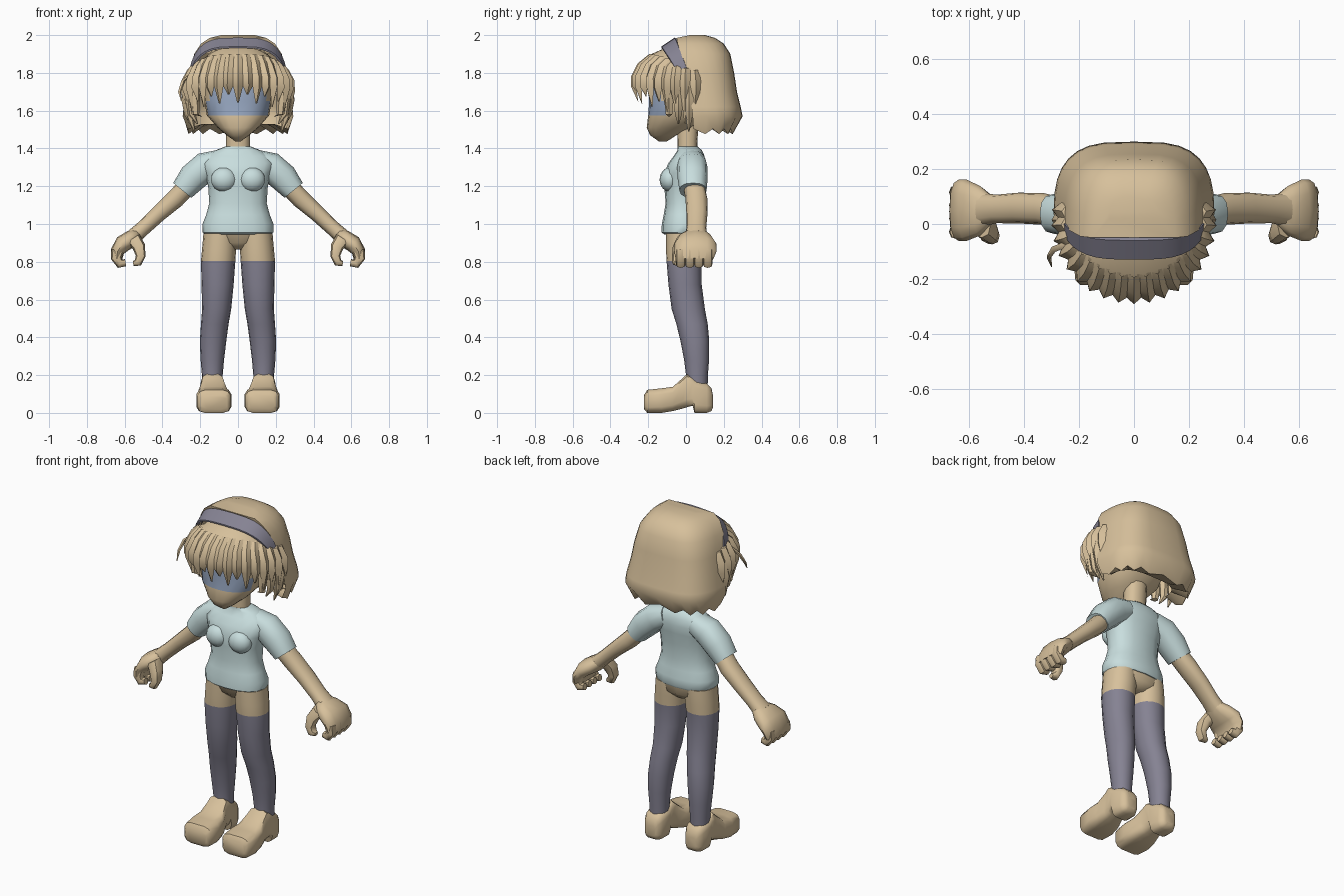
import bpy, bmesh, math
from mathutils import Vector


def material(name, rgb):
    m = bpy.data.materials.new(name)
    m.diffuse_color = (*rgb, 1)
    return m


TAN = material("tan", (0.68, 0.53, 0.33))
SHIRT = material("pale_aqua", (0.58, 0.73, 0.73))
GREY = material("violet_grey", (0.235, 0.225, 0.29))
BLUE = material("dusty_blue", (0.32, 0.40, 0.55))


def spow(v, e):
    return math.copysign(abs(v) ** e, v)


def loft(name, rings, mats, closed=True, caps=True, rule=None, smooth=50):
    """Skin a list of equal-length point rings."""
    bm = bmesh.new()
    vs = [[bm.verts.new(p) for p in r] for r in rings]
    n = len(rings[0])
    for a, b in zip(vs, vs[1:]):
        for i in range(n if closed else n - 1):
            j = (i + 1) % n
            bm.faces.new((a[i], a[j], b[j], b[i]))
    if caps:
        bm.faces.new(vs[0])
        bm.faces.new(vs[-1])
    bmesh.ops.recalc_face_normals(bm, faces=bm.faces)
    if rule:
        for f in bm.faces:
            f.material_index = rule(f.calc_center_median())
    me = bpy.data.meshes.new(name)
    bm.to_mesh(me)
    bm.free()
    for m in mats:
        me.materials.append(m)
    me.shade_smooth()
    me.set_sharp_from_angle(angle=math.radians(smooth))
    ob = bpy.data.objects.new(name, me)
    bpy.context.collection.objects.link(ob)
    return ob


def level(z, w, yf, yb, cx=0, n=16, e=0.85):
    """Horizontal rounded ring: half width, front y, back y."""
    cy, ry = (yf + yb) / 2, (yb - yf) / 2
    ts = [2 * math.pi * i / n for i in range(n)]
    return [(cx + w * spow(math.cos(t), e), cy + ry * spow(math.sin(t), e), z) for t in ts]


def tube(name, path, mats, s, n=12, **kw):
    """Tube in the xz plane; path of (x, z, in-plane radius, y, y radius)."""
    rings = []
    for k, (x, z, r, y, ry) in enumerate(path):
        a, b = path[max(k - 1, 0)], path[min(k + 1, len(path) - 1)]
        d = Vector((b[0] - a[0], b[1] - a[1])).normalized()
        ring = []
        for i in range(n):
            t = 2 * math.pi * i / n
            c, q = r * spow(math.cos(t), 0.85), ry * spow(math.sin(t), 0.85)
            ring.append((s * (x - d.y * c), y + q, z + d.x * c))
        rings.append(ring)
    return loft(name, rings, mats, **kw)


# Torso, pelvis and neck
loft("shirt", [level(*r) for r in (
    (0.945, 0.175, -0.115, 0.10), (0.955, 0.187, -0.13, 0.105), (1.0, 0.188, -0.128, 0.103),
    (1.05, 0.168, -0.118, 0.092), (1.11, 0.152, -0.108, 0.085), (1.2, 0.158, -0.115, 0.09),
    (1.27, 0.175, -0.115, 0.10), (1.32, 0.195, -0.095, 0.105), (1.36, 0.17, -0.065, 0.098),
    (1.39, 0.12, -0.045, 0.085), (1.41, 0.068, -0.045, 0.062))], [SHIRT])
loft("pelvis", [level(*r) for r in (
    (0.865, 0.04, -0.05, 0.06), (0.90, 0.15, -0.09, 0.09), (0.97, 0.182, -0.115, 0.098))], [TAN])
loft("neck", [level(z, 0.064, f, b, n=12) for z, f, b in (
    (1.38, -0.045, 0.062), (1.44, -0.045, 0.06), (1.56, -0.05, 0.07))], [TAN])

# Head with the eye band set on the front faces
loft("head", [level(*r, n=20) for r in (
    (1.438, 0.015, -0.145, -0.10), (1.47, 0.06, -0.19, -0.05), (1.51, 0.108, -0.208, 0.04),
    (1.575, 0.165, -0.20, 0.10), (1.65, 0.178, -0.195, 0.15), (1.78, 0.19, -0.20, 0.19),
    (1.86, 0.19, -0.18, 0.19), (1.92, 0.14, -0.11, 0.14))], [TAN, BLUE],
    rule=lambda c: int(1.575 < c.z < 1.78 and c.y < -0.115))

# Main hair shell, open at the face, with a tucked-under jagged hem
hair = []
for k, (z, w, yf, yb) in enumerate((
        (2.0, 0.09, 0.02, 0.10), (1.985, 0.15, -0.05, 0.155), (1.955, 0.195, -0.045, 0.20),
        (1.9, 0.232, -0.025, 0.235), (1.8, 0.256, 0.0, 0.255), (1.7, 0.27, 0.02, 0.27),
        (1.62, 0.288, 0.03, 0.29), (1.57, 0.293, 0.035, 0.30), (1.49, 0.265, 0.04, 0.25),
        (1.53, 0.19, 0.04, 0.16))):
    ring = []
    for i in range(17):
        t = math.pi * i / 16
        jag = 0.014 * (-1) ** i if k == 8 else 0
        ring.append((w * spow(math.cos(t), 0.6), yf + (yb - yf) * abs(math.sin(t)) ** 0.75, z + jag))
    hair.append(ring)
hair_ob = loft("hair", hair, [TAN], closed=False, caps=False)
bm = bmesh.new()
bm.from_mesh(hair_ob.data)
bm.verts.ensure_lookup_table()
bm.faces.new([bm.verts[i] for i in range(17)])
for k in range(3):      # close the crown in front, beneath the headband
    a, b = k * 17, (k + 1) * 17
    bm.faces.new([bm.verts[i] for i in (a + 16, a, b, b + 16)])
bmesh.ops.recalc_face_normals(bm, faces=bm.faces)
bm.to_mesh(hair_ob.data)
bm.free()
hair_ob.data.shade_smooth()
hair_ob.data.set_sharp_from_angle(angle=math.radians(50))


# Headband arching over the crown
def arch(w, y0, dy, z0, dz):
    return [(w * spow(math.cos(t), 0.6), y0 + dy * math.sin(t), z0 + dz * abs(math.sin(t)) ** 0.7)
            for t in (math.pi * i / 18 for i in range(19))]


loft("headband", [arch(0.255, 0.01, -0.14, 1.66, 0.272), arch(0.265, 0.01, -0.14, 1.66, 0.28),
                  arch(0.268, 0.04, -0.10, 1.66, 0.327), arch(0.255, 0.04, -0.09, 1.66, 0.32)],
     [GREY], closed=False, caps=False)

# Fringe: a smooth upper cap, then ridged locks ending in points
def shell(phi, z, rx, ry):
    return (rx * math.sin(phi), -ry * math.cos(phi) + 0.01, z)


def side_drop(phi, amount):
    return amount * (1 - math.cos(phi)) ** 1.3


rows = ((1.935, 0.20, 0.125, 0.12), (1.90, 0.235, 0.205, 0.07), (1.85, 0.262, 0.262, 0.03),
        (1.78, 0.285, 0.288, 0.02), (1.73, 0.288, 0.288, 0.03))
phis = [math.radians(-96 + 192 * i / 24) for i in range(25)]
loft("fringe_cap", [[shell(p, z - side_drop(p, d), rx - 0.012, ry - 0.012) for p in phis]
                    for z, rx, ry, d in rows], [TAN], closed=False, caps=False)
COUNT = 19
for i in range(COUNT):
    mid = math.radians(-98 + 196 * i / (COUNT - 1))
    tip_z = 1.665 + 0.022 * (-1) ** i - side_drop(mid, 0.12)
    strip = []
    for (z, rx, ry, d), half, ridge in zip(rows[1:], (5, 6, 6.5, 5.5), (0, 0.004, 0.014, 0.014)):
        h = math.radians(half)
        z -= side_drop(mid, d)
        strip.append([shell(mid - h, z, rx - 0.012, ry - 0.012), shell(mid, z, rx + ridge, ry + ridge),
                      shell(mid + h, z, rx - 0.012, ry - 0.012)])
    h = math.radians(1)
    strip.append([shell(mid + k * h, tip_z, 0.262, 0.262) for k in (-1, 0, 1)])
    loft("fringe_lock", strip, [TAN], closed=True, caps=False, smooth=40)

# Side locks framing the cheeks, and one stray strand
for s in (1, -1):
    for x, y, w, tip in ((0.235, -0.04, 0.03, 1.53), (0.25, 0.015, 0.035, 1.49), (0.215, -0.09, 0.028, 1.57)):
        loft("side_lock", [level(z, r, y - r, y + r, s * (x + o), n=6, e=1) for z, r, o in (
            (1.76, w * 0.7, 0.0), (1.66, w, 0.015), (1.58, w * 0.7, 0.01), (tip, 0.004, -0.02))],
            [TAN], smooth=40)
loft("stray_strand", [level(z, r, y - r, y + r, x, n=5, e=1) for x, y, z, r in (
    (-0.24, -0.07, 1.80, 0.012), (-0.29, -0.09, 1.76, 0.012), (-0.31, -0.12, 1.70, 0.009),
    (-0.30, -0.155, 1.65, 0.002))], [TAN])

for s in (1, -1):
    # Bust
    bpy.ops.mesh.primitive_uv_sphere_add(segments=14, ring_count=8, radius=1, location=(s * 0.075, -0.085, 1.235))
    bust = bpy.context.object
    bust.name = "bust"
    bust.scale = (0.07, 0.055, 0.065)
    bust.data.materials.append(SHIRT)
    bust.data.shade_smooth()

    # Sleeve, arm and curled hand
    tube("sleeve", ((0.09, 1.335, 0.06, 0.03, 0.07), (0.17, 1.305, 0.078, 0.033, 0.08),
                    (0.24, 1.245, 0.077, 0.035, 0.08), (0.295, 1.178, 0.062, 0.037, 0.072)), [SHIRT], s)
    tube("arm", ((0.26, 1.21, 0.05, 0.04, 0.056), (0.33, 1.135, 0.05, 0.055, 0.058),
                 (0.42, 1.055, 0.043, 0.058, 0.056), (0.50, 0.98, 0.04, 0.055, 0.052),
                 (0.55, 0.935, 0.042, 0.052, 0.06)), [TAN], s)
    tube("hand", ((0.525, 0.95, 0.035, 0.052, 0.055), (0.56, 0.925, 0.045, 0.048, 0.09),
                  (0.61, 0.895, 0.046, 0.05, 0.112), (0.638, 0.855, 0.036, 0.05, 0.112),
                  (0.643, 0.815, 0.03, 0.045, 0.10)), [TAN], s)
    for y in (-0.028, 0.02, 0.068, 0.115):
        tube("finger", ((0.637, 0.86, 0.034, y, 0.028), (0.645, 0.82, 0.029, y, 0.027),
                        (0.625, 0.79, 0.025, y, 0.026), (0.595, 0.795, 0.019, y, 0.02)), [TAN], s, n=8)
    tube("thumb", ((0.555, 0.925, 0.04, 0.0, 0.05), (0.525, 0.88, 0.034, -0.03, 0.04),
                   (0.515, 0.83, 0.026, -0.042, 0.032), (0.53, 0.795, 0.022, -0.045, 0.028),
                   (0.555, 0.79, 0.012, -0.045, 0.015)), [TAN], s, n=8)

    # Leg: bare thigh above a long stocking
    loft("leg", [level(z, r, cy - ry, cy + ry, s * x, e=0.95) for z, x, r, cy, ry in (
        (0.95, 0.095, 0.088, -0.008, 0.098), (0.87, 0.1, 0.09, -0.008, 0.098),
        (0.805, 0.105, 0.091, -0.01, 0.093), (0.68, 0.108, 0.085, -0.005, 0.088),
        (0.55, 0.113, 0.077, 0.012, 0.088), (0.47, 0.123, 0.073, 0.032, 0.083),
        (0.38, 0.132, 0.07, 0.047, 0.076), (0.28, 0.136, 0.062, 0.056, 0.066),
        (0.2, 0.136, 0.055, 0.058, 0.058), (0.1, 0.136, 0.053, 0.058, 0.056))], [TAN, GREY],
        rule=lambda c: int(c.z < 0.805))

    # Shoe with a rounded toe, raised tongue and separate heel
    shoe = []
    for y, x, w, zb, zt in ((-0.222, 0.127, 0.07, 0.02, 0.095), (-0.205, 0.127, 0.088, 0.0, 0.122),
                            (-0.13, 0.128, 0.094, 0.0, 0.13), (-0.07, 0.13, 0.085, 0.01, 0.138),
                            (-0.02, 0.133, 0.068, 0.022, 0.182), (0.005, 0.135, 0.063, 0.03, 0.205),
                            (0.035, 0.136, 0.064, 0.038, 0.19), (0.045, 0.136, 0.064, 0.0, 0.182),
                            (0.11, 0.136, 0.06, 0.0, 0.155), (0.135, 0.136, 0.045, 0.01, 0.13),
                            (0.143, 0.136, 0.03, 0.03, 0.09)):
        cz, rz = (zb + zt) / 2, (zt - zb) / 2
        ts = [2 * math.pi * (i + 0.5) / 12 for i in range(12)]
        shoe.append([(s * (x + w * spow(math.cos(t), 0.5)),
                      y, cz + rz * spow(math.sin(t), 0.5) / math.sin(math.radians(75)) ** 0.5) for t in ts])
    loft("shoe", shoe, [TAN], smooth=45)
